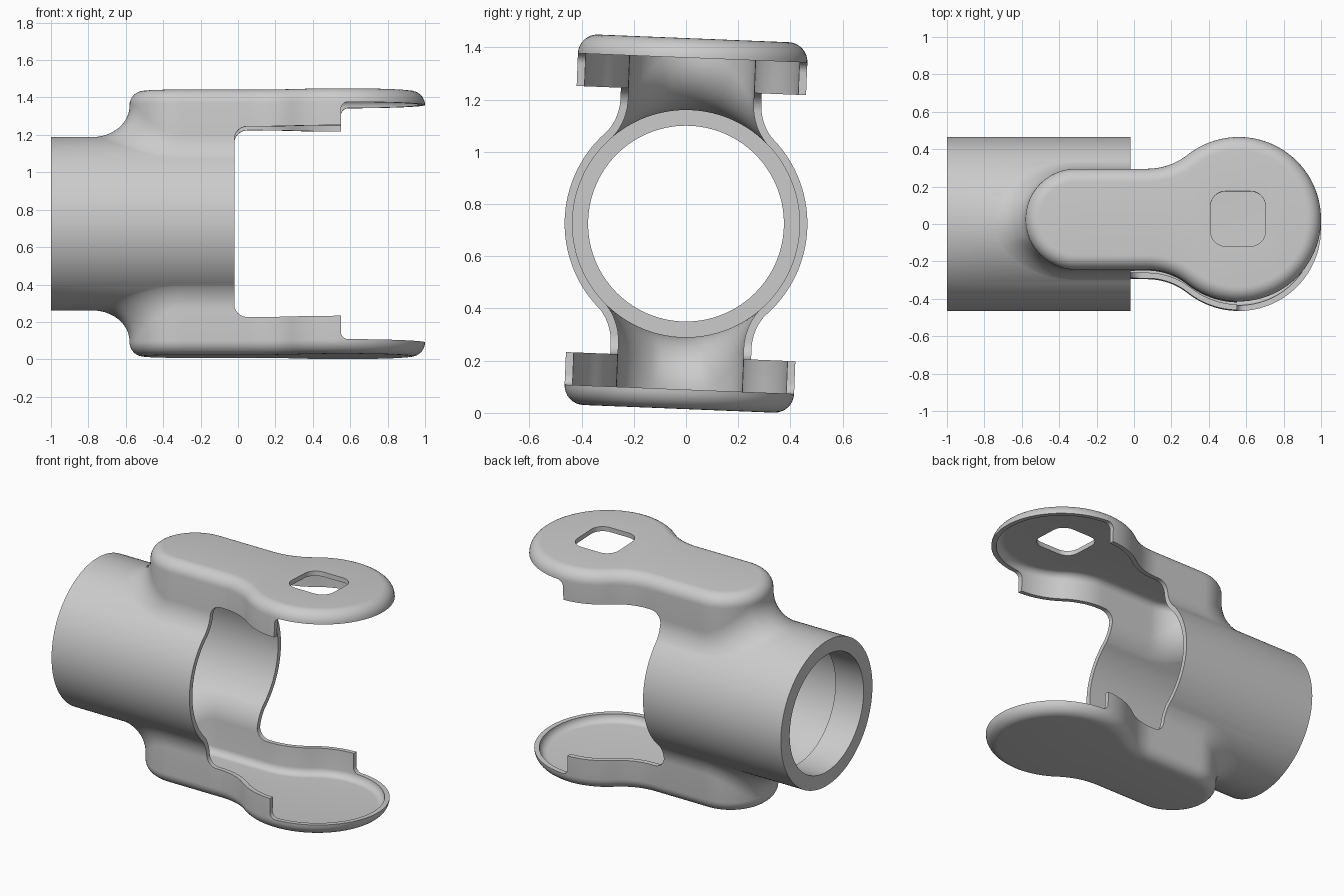
import bpy, bmesh
from math import sin, cos, pi, sqrt, atan2, radians
from mathutils import Vector, Matrix

cube = bpy.data.objects.get("Cube")
if cube:
    bpy.data.objects.remove(cube, do_unlink=True)

TUBE_R, WALL, FILLET = 0.465, 0.03, 0.2
TOP, EDGE = 0.71, 0.075          # arm outer face height above the axis, rounded edge
NECK, HEAD, HEAD_X, NECK_X = 0.27, 0.44, 0.56, -0.31
JOIN_X, JOIN_R = 0.07, 0.351     # concave arc between neck and round head

grey = bpy.data.materials.new("plain_grey")
grey.use_nodes = True
grey.diffuse_color = (0.6, 0.6, 0.6, 1)
grey.node_tree.nodes["Principled BSDF"].inputs["Base Color"].default_value = (0.6, 0.6, 0.6, 1)


def make_object(name, bm):
    bmesh.ops.recalc_face_normals(bm, faces=bm.faces)
    mesh = bpy.data.meshes.new(name)
    bm.to_mesh(mesh)
    bm.free()
    mesh.materials.append(grey)
    obj = bpy.data.objects.new(name, mesh)
    bpy.context.collection.objects.link(obj)
    return obj


def loft(name, rings):
    """Closed solid through rings of equal length, capped at both ends."""
    bm = bmesh.new()
    rows = [[bm.verts.new(p) for p in ring] for ring in rings]
    n = len(rows[0])
    for a, b in zip(rows, rows[1:]):
        for i in range(n):
            j = (i + 1) % n
            bm.faces.new((a[i], a[j], b[j], b[i]))
    bm.faces.new(rows[0])
    bm.faces.new(rows[-1])
    return make_object(name, bm)


def cylinder(name, radius, x0, x1):
    ring = [(radius * cos(2 * pi * i / 128), radius * sin(2 * pi * i / 128)) for i in range(128)]
    return loft(name, [[(x, y, z) for y, z in ring] for x in (x0, x1)])


def arc(cx, cy, r, a0, a1, steps):
    angles = [a0 + (a1 - a0) * i / steps for i in range(steps + 1)]
    return [(cx + r * cos(a), cy + r * sin(a), a) for a in angles]


def arm_outline():
    """Keyhole-shaped plan as (point, outward normal) pairs."""
    cy = NECK + JOIN_R
    turn = atan2(-cy, HEAD_X - JOIN_X)
    half = [(x, y, a, 1) for x, y, a in arc(NECK_X, 0, NECK, pi, pi / 2, 20)]
    half += [(NECK_X + (JOIN_X - NECK_X) * i / 8, NECK, pi / 2, 1) for i in range(1, 8)]
    half += [(x, y, a, -1) for x, y, a in arc(JOIN_X, cy, JOIN_R, -pi / 2, turn, 12)]
    half += [(x, y, a, 1) for x, y, a in arc(HEAD_X, 0, HEAD, turn + pi, 0, 36)[1:]]
    pts = [(Vector((x, y, 0)), Vector((cos(a), sin(a), 0)) * s) for x, y, a, s in half]
    flip = Vector((1, -1, 1))
    return pts + [(p * flip, n * flip) for p, n in pts[-2:0:-1]]


def arm(name, inset, side):
    """Keyhole arm with a rolling fillet on the tube and a rounded outer edge."""
    outline = arm_outline()
    base = TUBE_R - 0.0015
    start = TOP - EDGE
    rings = [[p - n * (inset + 0.05) + Vector((0, 0, 0.1)) for p, n in outline]]
    steps = 12
    for k in range(steps + 1):
        t = k / steps
        ring = []
        for p, n in outline:
            wall = p - n * inset
            if p.x > JOIN_X + 0.005:
                ring.append(wall + Vector((0, 0, 0.4 + 0.065 * t)))
                continue
            c = p + n * FILLET
            c.z = sqrt((base + FILLET) ** 2 - c.y ** 2)
            r = FILLET + inset
            to_foot = -Vector((0, c.y, c.z)).normalized()
            q = c + to_foot.slerp(-n, t) * r
            foot = (c + to_foot * r).z
            q.z = foot + (q.z - foot) * (min(c.z, start - 0.005) - foot) / (c.z - foot)
            ring.append(q)
        rings.append(ring)
    r = EDGE - inset
    for k in range(9):
        a = pi / 2 * k / 8
        rings.append([p - n * (inset + r * (1 - cos(a))) + Vector((0, 0, start + r * sin(a)))
                      for p, n in outline])
    return loft(name, [[(v.x, v.y, v.z * side) for v in ring] for ring in rings])


def mouth_cutter():
    """Stepped opening between the arms, run through from front to back."""
    half = [(x, z) for x, z, a in arc(0.05, 0.44, 0.07, pi, pi / 2, 10)]
    half += [(0.55, 0.51)]
    half += [(x, z) for x, z, a in arc(0.59, 0.595, 0.04, pi, pi / 2, 8)]
    half += [(1.3, 0.635)]
    profile = half + [(x, -z) for x, z in reversed(half)]
    return loft("mouth_cutter", [[(x, y, z) for x, z in profile] for y in (-1, 1)])


def hole_cutter():
    """Rounded square hole in the upper arm."""
    ring = []
    for k, (sx, sy) in enumerate(((1, 1), (-1, 1), (-1, -1), (1, -1))):
        a = k * pi / 2
        ring += [(x, y) for x, y, _ in arc(0.556 + sx * 0.067, sy * 0.067, 0.08, a, a + pi / 2, 8)]
    return loft("hole_cutter", [[(x, y, z) for x, y in ring] for z in (0.55, 0.9)])


def combine(target, other, operation):
    mod = target.modifiers.new(operation.lower(), "BOOLEAN")
    mod.operation, mod.solver, mod.object = operation, "EXACT", other
    bpy.context.view_layer.objects.active = target
    bpy.ops.object.modifier_apply(modifier=mod.name)
    bpy.data.objects.remove(other, do_unlink=True)


# Outer body: tube with an arm above and below
housing = cylinder("tube_with_two_arms", TUBE_R, -1, 0.1)
for side in (1, -1):
    combine(housing, arm("arm", 0, side), "UNION")

# Hollow inside: wide bore, narrow collar at the end, arm cavities
combine(housing, cylinder("bore", TUBE_R - WALL, -0.8, 0.2), "DIFFERENCE")
combine(housing, cylinder("collar_bore", 0.375, -1.1, -0.7), "DIFFERENCE")
for side in (1, -1):
    combine(housing, arm("arm_cavity", WALL, side), "DIFFERENCE")

# Openings
combine(housing, mouth_cutter(), "DIFFERENCE")
combine(housing, hole_cutter(), "DIFFERENCE")

# Clean up, tilt slightly about the tube axis and lift onto the ground
bm = bmesh.new()
bm.from_mesh(housing.data)
bmesh.ops.remove_doubles(bm, verts=bm.verts, dist=0.00002)
bmesh.ops.transform(bm, verts=bm.verts,
                    matrix=Matrix.Translation((0, 0, 0.725)) @ Matrix.Rotation(radians(-2.3), 4, "X"))
bm.to_mesh(housing.data)
bm.free()

bpy.ops.object.select_all(action="DESELECT")
housing.select_set(True)
bpy.context.view_layer.objects.active = housing
bpy.ops.object.shade_smooth_by_angle(angle=radians(30))
